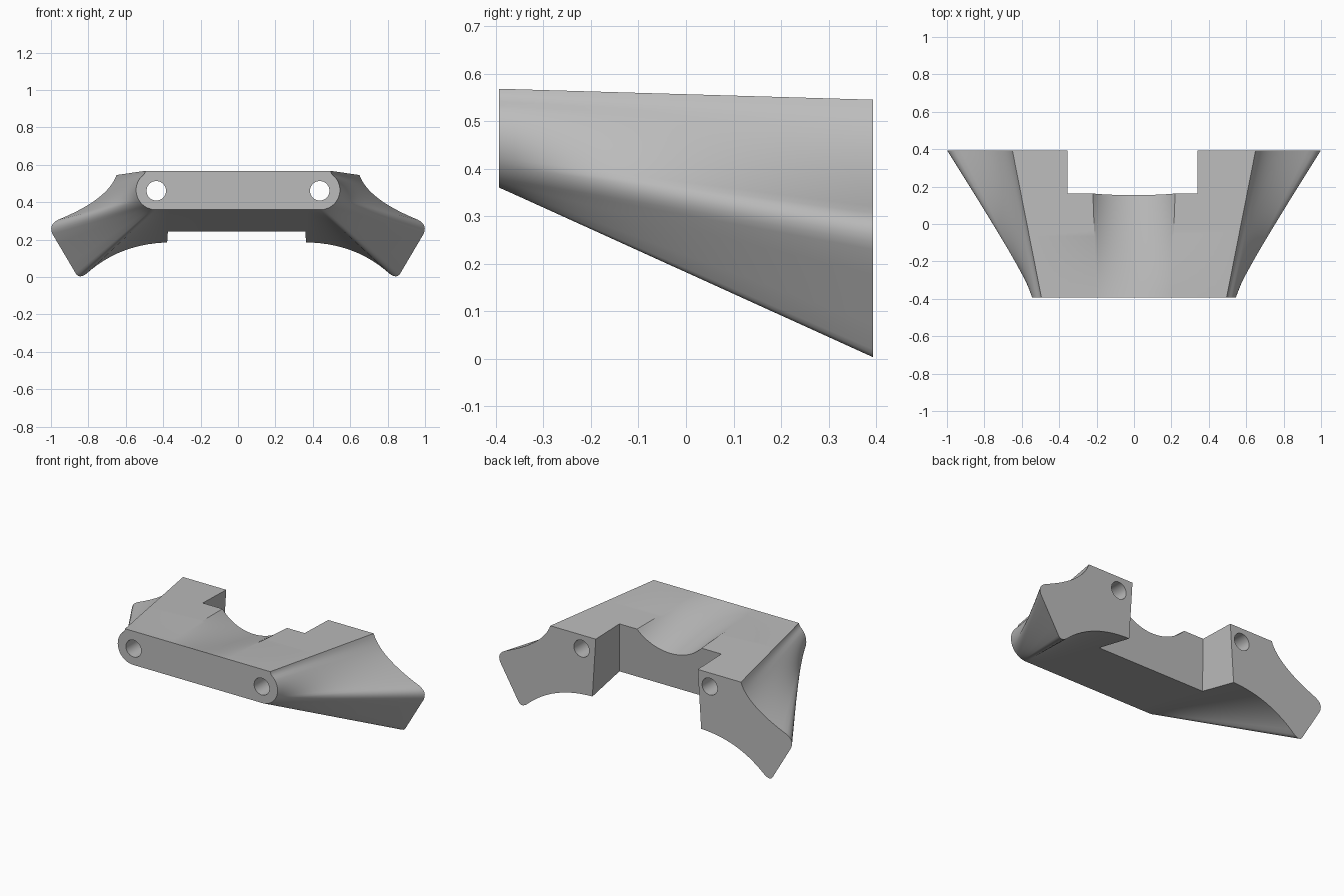
import bpy, bmesh, math

if "Cube" in bpy.data.objects:
    bpy.data.objects.remove(bpy.data.objects["Cube"], do_unlink=True)

FRONT, BACK = -0.393, 0.393
ROWS = 24

grey = bpy.data.materials.new("plain_grey")
grey.use_nodes = True
grey.diffuse_color = (0.5, 0.5, 0.5, 1)
grey.node_tree.nodes["Principled BSDF"].inputs["Base Color"].default_value = (0.5, 0.5, 0.5, 1)


def line(a, b, n):
    return [(a[0] + (b[0] - a[0]) * i / n, a[1] + (b[1] - a[1]) * i / n) for i in range(n + 1)]


def curve(a, c, b, n):
    """Quadratic curve from a to b, pulled towards c."""
    return [tuple((1 - t) ** 2 * a[k] + 2 * t * (1 - t) * c[k] + t * t * b[k] for k in (0, 1))
            for t in (i / n for i in range(n + 1))]


def arc(start, end, n, centre=(0.44, 0.465), radius=0.105):
    angles = [math.radians(start + (end - start) * i / n) for i in range(n + 1)]
    return [(centre[0] + radius * math.cos(a), centre[1] + radius * math.sin(a)) for a in angles]


def join(*pieces):
    pts = list(pieces[0])
    for piece in pieces[1:]:
        pts += piece[1:]
    return pts


def mirrored(half):
    """Closed outline from a half outline that starts on the centre line."""
    return half + [(-x, z) for x, z in reversed(half) if x > 1e-6]


def dip(half_width, top, depth, n):
    """Half of a shallow circular dip, from its lowest point outwards."""
    if depth == 0:
        return line((0, top), (half_width, top), n)
    r = (half_width ** 2 + depth ** 2) / (2 * depth)
    end = math.asin(half_width / r)
    return [(r * math.sin(end * i / n), top - depth + r * (1 - math.cos(end * i / n)))
            for i in range(n + 1)]


def mesh_object(name, bm):
    bmesh.ops.recalc_face_normals(bm, faces=bm.faces)
    mesh = bpy.data.meshes.new(name)
    bm.to_mesh(mesh)
    bm.free()
    mesh.materials.append(grey)
    obj = bpy.data.objects.new(name, mesh)
    bpy.context.collection.objects.link(obj)
    return obj


# Matching front (slim bar) and back (spread wings) half outlines
front_half = join(
    dip(0.2, 0.568, 0, 14),
    line((0.2, 0.568), (0.495, 0.568), 1),
    curve((0.495, 0.568), (0.497, 0.55), (0.52, 0.533), 4),
    arc(40, -30, 12),
    arc(-30, -60, 6),
    arc(-60, -80, 4),
    arc(-80, -90, 6),
    line((0.44, 0.36), (0.37, 0.36), 14),
    line((0.37, 0.36), (0, 0.36), 1))
back_half = join(
    dip(0.228, 0.545, 0.135, 14),
    line((0.228, 0.545), (0.65, 0.545), 1),
    curve((0.65, 0.545), (0.695, 0.415), (0.96, 0.307), 16),
    curve((0.96, 0.307), (1.015, 0.28), (0.992, 0.23), 6),
    line((0.992, 0.23), (0.868, 0.02), 4),
    curve((0.868, 0.02), (0.85, -0.012), (0.81, 0.018), 6),
    curve((0.81, 0.018), (0.63, 0.18), (0.37, 0.185), 14),
    line((0.37, 0.185), (0, 0.185), 1))

# Bracket body: straight loft between the two outlines
bm = bmesh.new()
front, back = mirrored(front_half), mirrored(back_half)
rings = []
for r in range(ROWS + 1):
    t = r / ROWS
    y = FRONT + (BACK - FRONT) * t
    rings.append([bm.verts.new((a[0] + (b[0] - a[0]) * t, y, a[1] + (b[1] - a[1]) * t))
                  for a, b in zip(front, back)])
count = len(front)
for lower, upper in zip(rings, rings[1:]):
    for i in range(count):
        j = (i + 1) % count
        bm.faces.new((lower[i], lower[j], upper[j], upper[i]))
bm.faces.new(rings[0])
bm.faces.new(rings[-1])
body = mesh_object("bracket_body", bm)

# Rear notch cutter with slightly drafted walls
bm = bmesh.new()
levels = []
for z in (-0.1, 0.7):
    drop = 0.55 - z
    half, y = 0.3475 + 0.065 * drop, 0.163 - 0.095 * drop
    corners = ((-half, y), (half, y), (half, 0.6), (-half, 0.6))
    levels.append([bm.verts.new((x - 0.0075, cy, z)) for x, cy in corners])
bm.faces.new(levels[0])
bm.faces.new(levels[1])
for i in range(4):
    j = (i + 1) % 4
    bm.faces.new((levels[0][i], levels[0][j], levels[1][j], levels[1][i]))
cutters = [mesh_object("notch_cutter", bm)]

# Bolt hole cutters running front to back
for side, x in (("left", 0.437), ("right", -0.437)):
    bpy.ops.mesh.primitive_cylinder_add(vertices=48, radius=0.052, depth=2,
                                        location=(x, 0, 0.461), rotation=(math.pi / 2, 0, 0))
    hole = bpy.context.object
    hole.name = side + "_hole_cutter"
    hole.data.materials.append(grey)
    cutters.append(hole)

# Cut and finish
bpy.ops.object.select_all(action='DESELECT')
bpy.context.view_layer.objects.active = body
body.select_set(True)
for cutter in cutters:
    cutter.hide_render = True
    mod = body.modifiers.new(cutter.name, 'BOOLEAN')
    mod.operation = 'DIFFERENCE'
    mod.solver = 'EXACT'
    mod.object = cutter
    bpy.ops.object.modifier_apply(modifier=mod.name)
for cutter in cutters:
    bpy.data.objects.remove(cutter, do_unlink=True)
bpy.ops.object.shade_smooth_by_angle(angle=math.radians(30))
